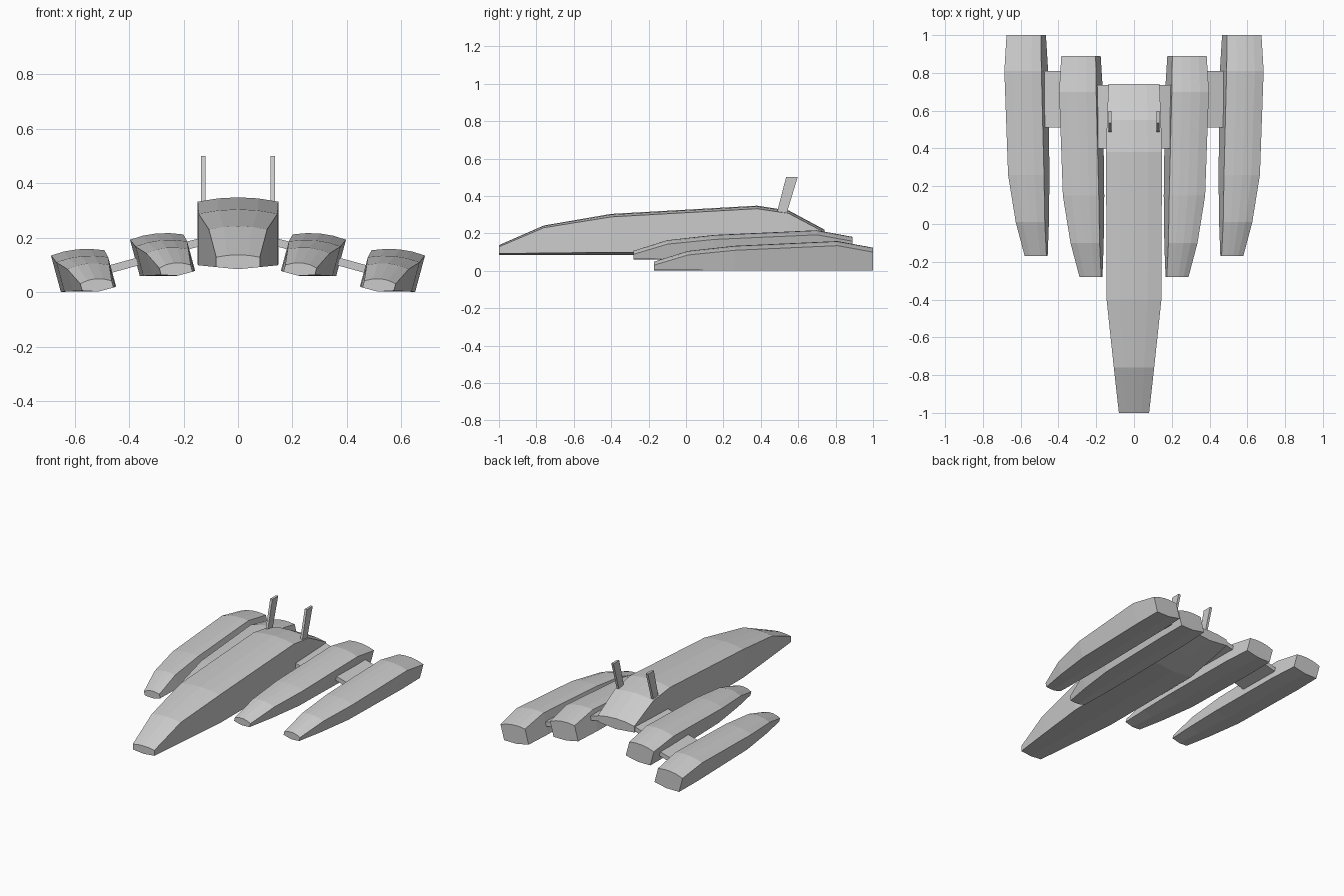
import bpy, bmesh
from mathutils import Vector

if "Cube" in bpy.data.objects:
    bpy.data.objects.remove(bpy.data.objects["Cube"])


def loft(name, rings, mirror=False):
    """Skin a row of equal closed rings and cap both ends."""
    bm = bmesh.new()
    vs = [[bm.verts.new(p) for p in r] for r in rings]
    n = len(vs[0])
    for a, b in zip(vs, vs[1:]):
        for i in range(n):
            j = (i + 1) % n
            bm.faces.new((a[i], a[j], b[j], b[i]))
    bm.faces.new(vs[0])
    bm.faces.new(vs[-1])
    bmesh.ops.recalc_face_normals(bm, faces=bm.faces[:])
    me = bpy.data.meshes.new(name)
    bm.to_mesh(me)
    bm.free()
    ob = bpy.data.objects.new(name, me)
    bpy.context.collection.objects.link(ob)
    if mirror:
        ob.modifiers.new("mirror", 'MIRROR')
    return ob


def section(y, xc, w, zb, zt, crown_b, crown_t, lean=0.0, drop=0.0, shift=(0, 0, 0)):
    """Crowned box cross-section; zb and zt are the heights on the centre line."""
    pts = [(-w, zb + crown_b), (0, zb), (w, zb + crown_b),
           (w, zt - crown_t), (0.5 * w, zt - crown_t * 0.25), (0, zt),
           (-0.5 * w, zt - crown_t * 0.25), (-w, zt - crown_t)]
    return [Vector((xc + u + lean * (z - zb), y, z - drop * u)) + Vector(shift)
            for u, z in pts]


# central hull: y, half width, bottom, top
hull = [(-1.0, 0.08, 0.084, 0.137), (-0.76, 0.107, 0.084, 0.242),
        (-0.4, 0.145, 0.084, 0.304), (0.38, 0.148, 0.086, 0.348),
        (0.55, 0.143, 0.115, 0.322), (0.74, 0.135, 0.15, 0.22)]
loft("main_hull", [section(y, 0, w, zb, zt, 0.1 * w, 0.11 * w)
                   for y, w, zb, zt in hull])

# side pods, leaning outward: y, centre x, half width, top
pod = [(-0.28, 0.222, 0.0575, 0.107), (-0.1, 0.235, 0.077, 0.163),
       (0.15, 0.25, 0.095, 0.190), (0.7, 0.26, 0.098, 0.215),
       (0.89, 0.265, 0.091, 0.18)]
for name, shift in (("inner_pod", (0, 0, 0)), ("outer_pod", (0.29, 0.11, -0.058))):
    loft(name, [section(y, xc, w, 0.06, zt, 0.009, 0.013, 0.27, 0.1, shift)
                for y, xc, w, zt in pod], mirror=True)


# sloping pylons between hull and pods
def pylon(name, x0, z0, x1, z1, y0, y1, t):
    loft(name, [[(x, y0, z - t), (x, y1, z - t), (x, y1, z + t), (x, y0, z + t)]
                for x, z in ((x0, z0), (x1, z1))], mirror=True)


pylon("inner_pylon", 0.12, 0.188, 0.22, 0.162, 0.40, 0.735, 0.015)
pylon("outer_pylon", 0.34, 0.120, 0.50, 0.076, 0.51, 0.81, 0.015)

# swept tail fins
loft("tail_fin", [[(0.12, y0, z), (0.136, y0, z), (0.136, y1, z), (0.12, y1, z)]
                  for z, y0, y1 in ((0.28, 0.478, 0.53), (0.50, 0.535, 0.597))],
     mirror=True)
